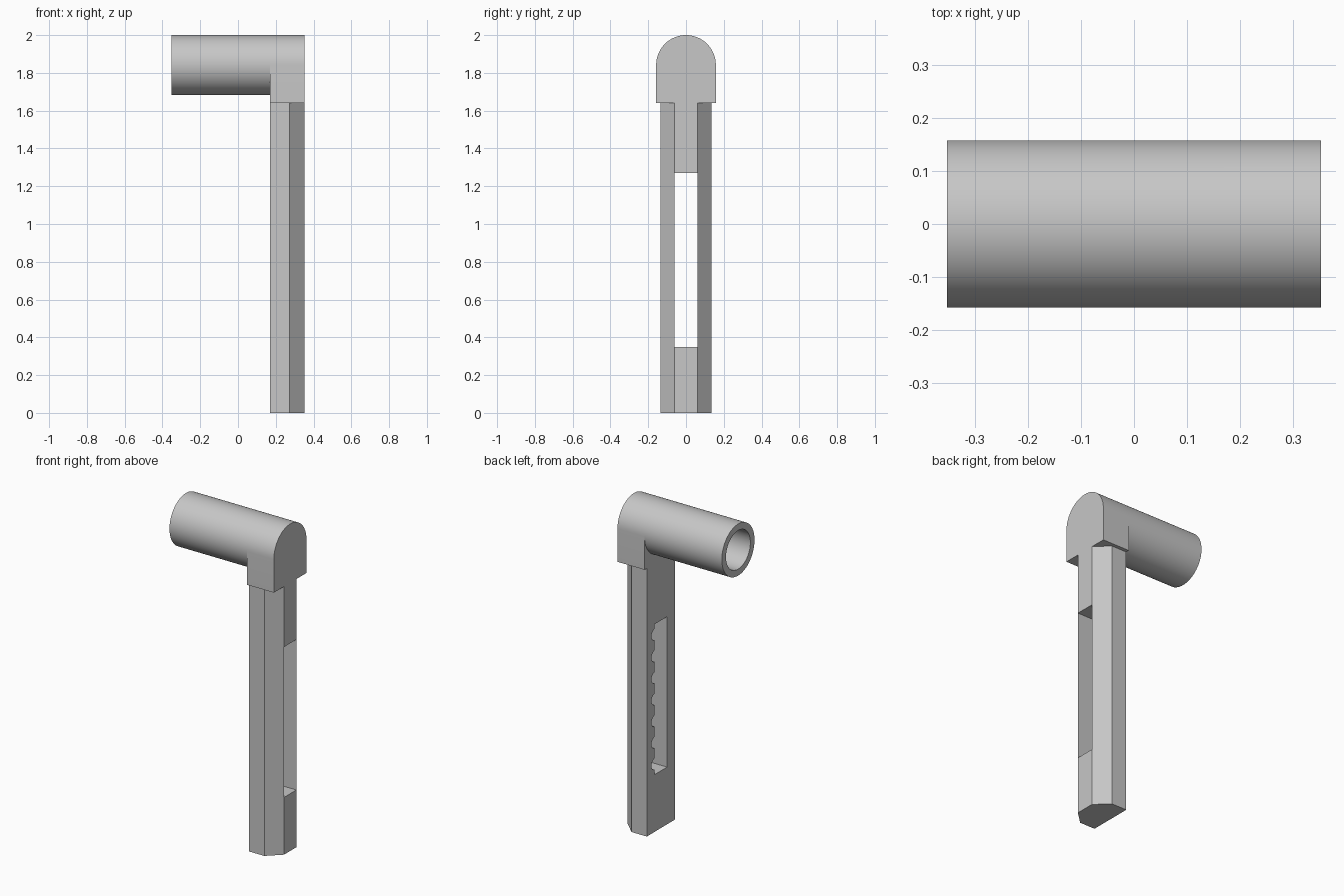
import bpy, bmesh
from math import sin, cos, pi, radians
from mathutils import Vector, Matrix

cube = bpy.data.objects.get("Cube")
if cube:
    bpy.data.objects.remove(cube, do_unlink=True)

grey = bpy.data.materials.new("plain grey")
grey.use_nodes = True
grey.diffuse_color = (0.57, 0.57, 0.57, 1)
grey.node_tree.nodes["Principled BSDF"].inputs["Base Color"].default_value = grey.diffuse_color

END = 0.353        # half length along x
INNER = 0.17       # inner face of post and head
RADIUS = 0.158
BORE = 0.118
AXIS_Z = 2 - RADIUS
HEAD_Z = 1.64


def finish(name, bm):
    bmesh.ops.recalc_face_normals(bm, faces=bm.faces)
    mesh = bpy.data.meshes.new(name)
    bm.to_mesh(mesh)
    bm.free()
    mesh.materials.append(grey)
    ob = bpy.data.objects.new(name, mesh)
    bpy.context.collection.objects.link(ob)
    return ob


def prism(name, points, direction):
    bm = bmesh.new()
    face = bm.faces.new([bm.verts.new(p) for p in points])
    out = bmesh.ops.extrude_face_region(bm, geom=[face], use_keep_orig=True)
    moved = [v for v in out["geom"] if isinstance(v, bmesh.types.BMVert)]
    bmesh.ops.translate(bm, verts=moved, vec=Vector(direction))
    return finish(name, bm)


def activate(ob):
    bpy.ops.object.select_all(action='DESELECT')
    ob.select_set(True)
    bpy.context.view_layer.objects.active = ob


def smooth(ob):
    activate(ob)
    bpy.ops.object.shade_smooth_by_angle(angle=radians(30))


def cut(ob, cutter):
    cutter.hide_render = True
    mod = ob.modifiers.new("cut", 'BOOLEAN')
    mod.operation = 'DIFFERENCE'
    mod.solver = 'EXACT'
    mod.object = cutter
    activate(ob)
    bpy.ops.object.modifier_apply(modifier=mod.name)
    bpy.data.objects.remove(cutter, do_unlink=True)


# Hollow handle tube, open at one end and closed by the head at the other
bm = bmesh.new()
profile = [(INNER, RADIUS), (-END, RADIUS), (-END, BORE), (INNER, BORE)]
verts = [bm.verts.new((x, 0, AXIS_Z + r)) for x, r in profile]
edges = [bm.edges.new(pair) for pair in zip(verts, verts[1:])]
bmesh.ops.spin(bm, geom=verts + edges, cent=(0, 0, AXIS_Z), axis=(1, 0, 0),
               angle=2 * pi, steps=64, use_merge=True)
bmesh.ops.remove_doubles(bm, verts=bm.verts, dist=0.0001)
smooth(finish("handle_tube", bm))

# Arched head block
arch = [(INNER, RADIUS * cos(pi * i / 32), AXIS_Z + RADIUS * sin(pi * i / 32))
        for i in range(33)]
arch += [(INNER, -RADIUS, HEAD_Z), (INNER, RADIUS, HEAD_Z)]
smooth(prism("head_block", arch, (END - INNER, 0, 0)))

# Post with two chamfered outer corners
half = [(INNER, 0.136), (0.273, 0.136), (END, 0.06)]
section = half + [(x, -y) for x, y in reversed(half)]
post = prism("post", [(x, y, 0) for x, y in section], (0, 0, HEAD_Z))

# Long slot through the post
slot = [(0, -0.06, 0.35), (0, 0.06, 0.35), (0, 0.06, 1.27), (0, -0.06, 1.27)]
cut(post, prism("slot_cutter", slot, (0.6, 0, 0)))

# Row of blind rounded notches along one side of the slot
for n in range(7):
    z = 0.415 + n * 0.132
    ring = [(0.1, 0.055 + 0.036 * cos(a * pi / 8), z + 0.036 * sin(a * pi / 8))
            for a in range(16)]
    cut(post, prism("notch_cutter", ring, (0.15, 0, 0)))
smooth(post)
